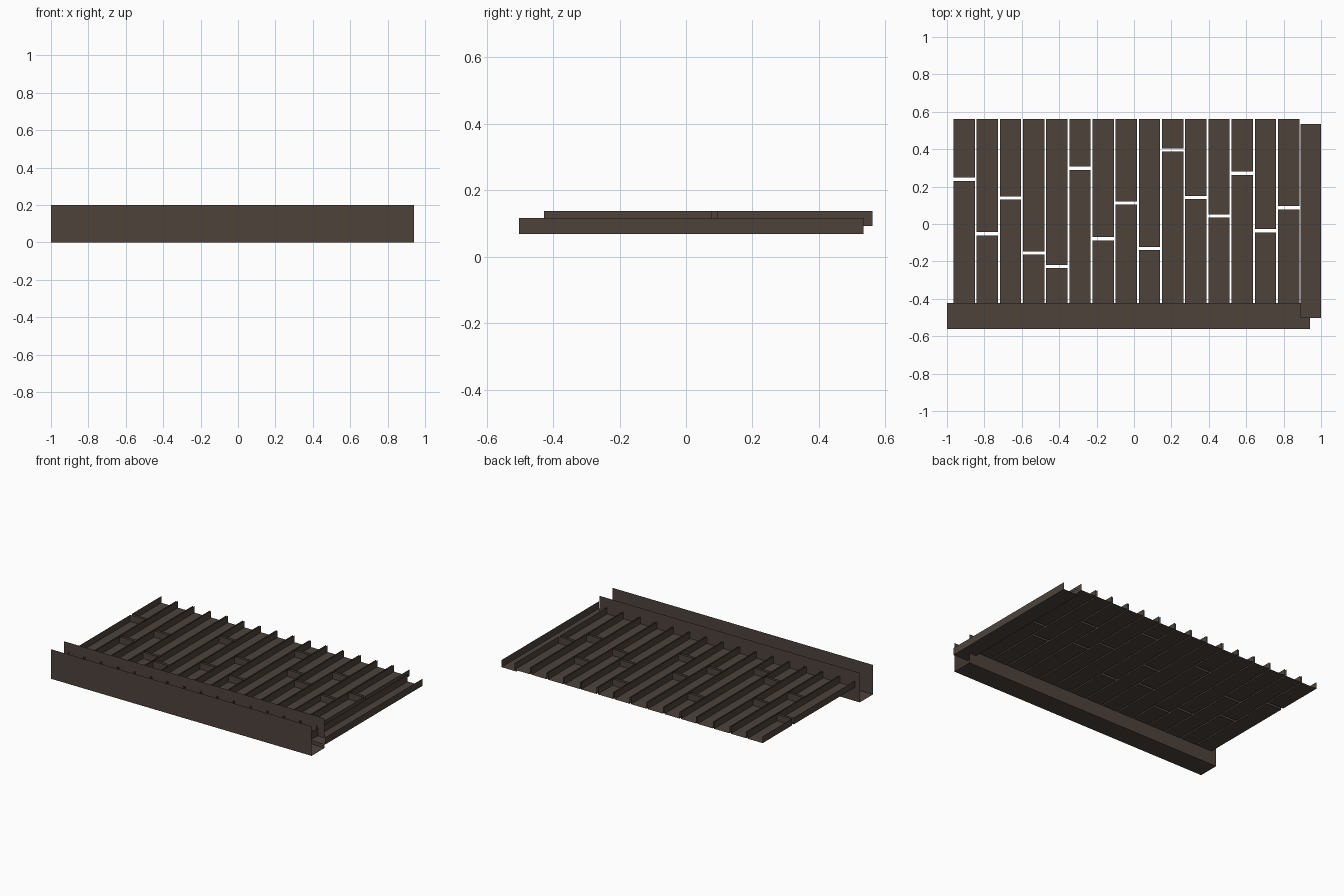
import bpy, bmesh

if "Cube" in bpy.data.objects:
    bpy.data.objects.remove(bpy.data.objects["Cube"])

wood = bpy.data.materials.new("dark_brown_wood")
wood.diffuse_color = (0.074, 0.055, 0.044, 1)
wood.use_nodes = True
wood.node_tree.nodes["Principled BSDF"].inputs["Base Color"].default_value = wood.diffuse_color


def open_box(name, x, y, z, missing):
    """Thin-walled box with the sides listed in `missing` (axis, sign) removed."""
    bm = bmesh.new()
    bmesh.ops.create_cube(bm, size=1)
    bm.normal_update()
    gone = [f for f in bm.faces
            if any(f.normal[a] * s > 0.9 for a, s in missing)]
    bmesh.ops.delete(bm, geom=gone, context='FACES')
    for v in bm.verts:
        for a, (lo, hi) in enumerate((x, y, z)):
            v.co[a] = lo if v.co[a] < 0 else hi
    mesh = bpy.data.meshes.new(name)
    bm.to_mesh(mesh)
    bm.free()
    mesh.materials.append(wood)
    obj = bpy.data.objects.new(name, mesh)
    bpy.context.collection.objects.link(obj)
    return obj


TOP = (2, 1)
LEFT, RIGHT = (0, -1), (0, 1)
FRONT, BACK = (1, -1), (1, 1)

# Front beam: trough open at the top and both ends
open_box("front_beam", (-1, 0.942), (-0.562, -0.422), (0, 0.199),
         [TOP, LEFT, RIGHT])

# Right side beam: trough open at the top and both ends
open_box("side_beam", (0.89, 1.0), (-0.502, 0.535), (0.068, 0.116),
         [TOP, FRONT, BACK])

# Planks: each row is split in two by a gap at its own position
gaps = [0.24, -0.053, 0.139, -0.155, -0.227, 0.299, -0.078, 0.112,
        -0.131, 0.396, 0.142, 0.043, 0.271, -0.037, 0.086]
START, PITCH, WIDTH, HALF_GAP = -0.965, 0.1239, 0.114, 0.009
for i, g in enumerate(gaps):
    x0 = START + i * PITCH
    xs, zs = (x0, x0 + WIDTH), (0.092, 0.137)
    open_box(f"front_plank_{i + 1}", xs, (-0.428, g - HALF_GAP), zs, [TOP, FRONT])
    open_box(f"back_plank_{i + 1}", xs, (g + HALF_GAP, 0.562), zs, [TOP, BACK])
